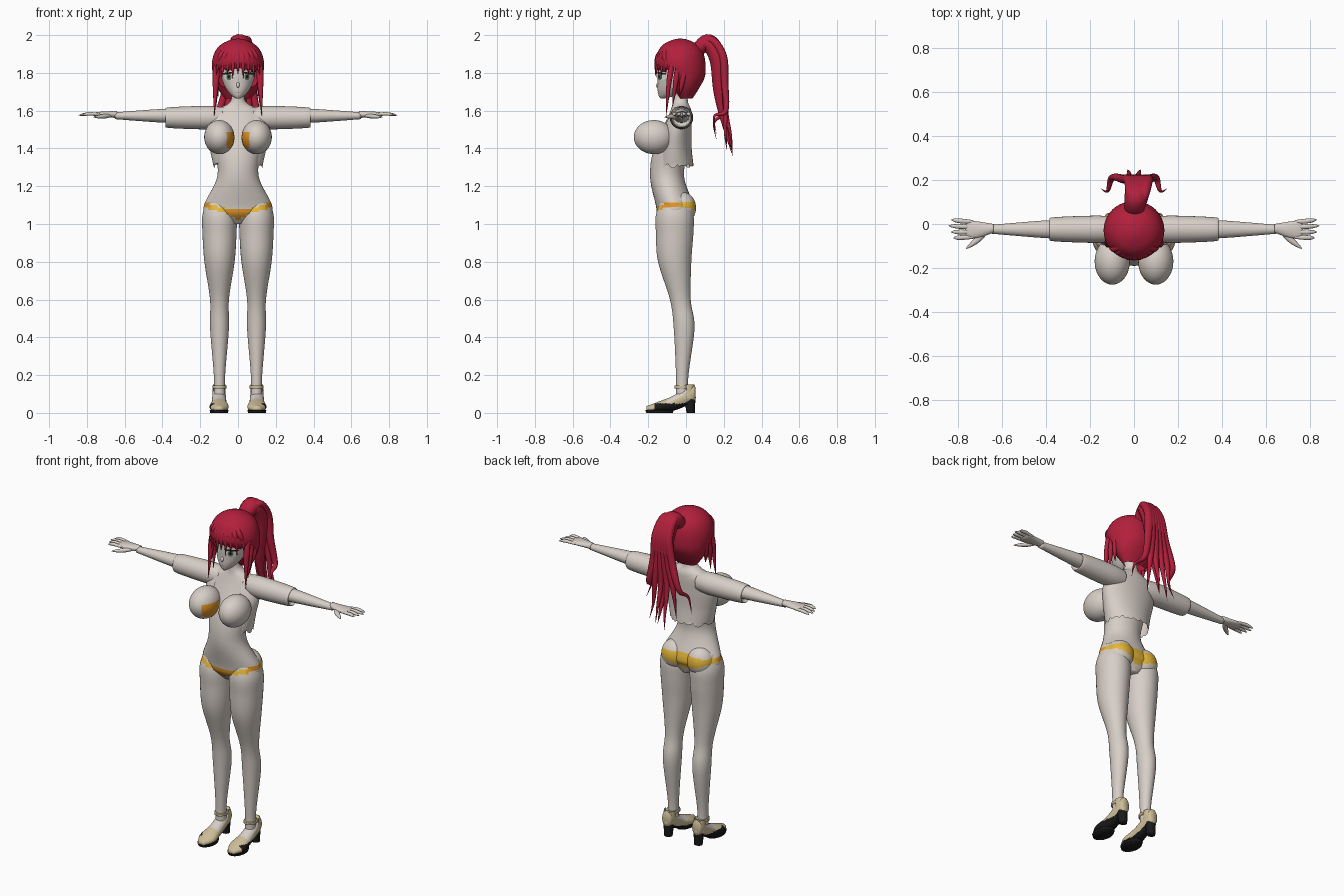
import bpy, bmesh, math, random
from mathutils import Vector

random.seed(4)
default_cube = bpy.data.objects.get("Cube")
if default_cube:
    bpy.data.objects.remove(default_cube, do_unlink=True)


def material(name, red, green, blue):
    mat = bpy.data.materials.new(name)
    mat.use_nodes = True
    mat.diffuse_color = (red, green, blue, 1)
    shader = next(node for node in mat.node_tree.nodes if node.type == 'BSDF_PRINCIPLED')
    shader.inputs["Base Color"].default_value = mat.diffuse_color
    return mat


skin = material("warm grey", .68, .62, .57)
hair = material("crimson", .45, .014, .045)
yellow = material("yellow", .78, .47, .04)
orange = material("orange", .75, .3, .02)
tan = material("tan", .62, .52, .32)
black = material("black", .01, .01, .01)
white = material("eye white", .8, .8, .76)
iris = material("grey green", .14, .17, .1)
lip = material("dull rose", .4, .22, .2)
swimwear = [skin, yellow, orange]
sides = (("left", 1), ("right", -1))


def finish(name, bm, mats, rule=None):
    """Make a smooth object, colouring its faces by a rule."""
    bm.normal_update()
    for face in bm.faces:
        face.smooth = True
        if rule:
            face.material_index = rule(face.calc_center_median(), face.normal)
    mesh = bpy.data.meshes.new(name)
    bm.to_mesh(mesh)
    bm.free()
    for mat in mats:
        mesh.materials.append(mat)
    obj = bpy.data.objects.new(name, mesh)
    bpy.context.scene.collection.objects.link(obj)
    return obj


def spline(points, steps):
    """Smooth interpolation through any list of tuples."""
    result = []
    last = len(points) - 1
    for i in range(last):
        near = points[max(i - 1, 0)], points[i], points[i + 1], points[min(i + 2, last)]
        for step in range(steps):
            t = step / steps
            result.append([b + t / 2 * (c - a + t * (2*a - 5*b + 4*c - d + t * (3*(b - c) + d - a)))
                           for a, b, c, d in zip(*near)])
    return result + [list(points[last])]


def skin_rings(name, rings, mats, rule=None, drop=None):
    """Bridge rings of points into a closed tube; drop opens it again."""
    bm = bmesh.new()
    loops = [[bm.verts.new(point) for point in ring] for ring in rings]
    for low, high in zip(loops, loops[1:]):
        for k in range(len(low)):
            bm.faces.new((low[k], low[k - 1], high[k - 1], high[k]))
    bm.faces.new(loops[0])
    bm.faces.new(loops[-1])
    bmesh.ops.recalc_face_normals(bm, faces=bm.faces)
    if drop:
        opened = [face for face in bm.faces if len(face.verts) > 4 or drop(face.calc_center_median())]
        bmesh.ops.delete(bm, geom=opened, context='FACES')
    return finish(name, bm, mats, rule)


def loft(name, axis, base, rows, mats, rule=None, drop=None, ragged=0):
    """Rows are (distance along the axis, centre offset, two radii)."""
    rings = []
    for along, offset, width, depth in spline(rows, 8):
        ring = []
        for k in range(48):
            angle = math.tau * k / 48
            u = math.cos(angle) * max(width, .001)
            v = math.sin(angle) * max(depth, .001)
            fray = random.uniform(-ragged, ragged) if not rings else 0
            ring.append({'x': (along, offset + u, base + v),
                         'y': (base + u, along, offset + v),
                         'z': (base + u, offset + v, along + fray)}[axis])
        rings.append(ring)
    return skin_rings(name, rings, mats, rule, drop)


def strand(name, points, width, mat, tip=2):
    """Tapered strand along a path; a higher tip value is blunter."""
    path = [Vector(point) for point in spline(points, 8)]
    span = path[-1] - path[0]
    reference = Vector((0, 1, 0)) if abs(span.x) > abs(span.z) else Vector((1, 0, 0))
    last = len(path) - 1
    rings = []
    for i, point in enumerate(path):
        tangent = (path[min(i + 1, last)] - path[max(i - 1, 0)]).normalized()
        u = (reference - tangent * tangent.dot(reference)).normalized()
        v = tangent.cross(u)
        t = i / last
        radius = max(width * (1 - t ** tip) * (.7 + .4 * math.sin(math.pi * t)), .001)
        angles = [math.tau * k / 14 for k in range(14)]
        rings.append([point + (u * math.cos(a) + v * math.sin(a) * .85) * radius for a in angles])
    return skin_rings(name, rings, [mat])


def ball(name, centre, radii, mats, rule):
    bm = bmesh.new()
    bmesh.ops.create_uvsphere(bm, u_segments=48, v_segments=32, radius=1)
    for vert in bm.verts:
        vert.co = [c + r * p for c, r, p in zip(centre, radii, vert.co)]
    return finish(name, bm, mats, rule)


# Colour rules
def brief_rule(centre, normal):
    out = min(abs(centre.x) / .17, 1)
    front = centre.y < -.04
    if front:
        middle, half = 1.05 + .05 * out, max(.032 - .05 * out, .014)
    else:
        middle, half = 1.08 + .025 * out, .045 - .03 * out
    if abs(centre.z - middle) > half:
        return 0
    return 2 if front and not .35 < out < .85 else 1


def bust_rule(centre, normal):
    return int(abs(centre.x) < .06 and centre.y < -.15 and abs(centre.z - 1.445) < .04)


def shoe_rule(centre, normal):
    if -.1 < centre.y < .01 and normal.z > .35:
        return 2
    outer_patch = abs(centre.x) > .11 and -.17 < centre.y < -.02 and centre.z < .05
    return 1 if normal.z < -.5 or outer_patch else 0


# Torso and neck
loft("torso", 'z', 0, [(1, -.05, .05, .06), (1.05, -.06, .16, .09), (1.1, -.06, .18, .1),
                       (1.25, -.1, .11, .09), (1.4, -.08, .12, .09), (1.58, -.03, .13, .06),
                       (1.65, -.03, .04, .04), (1.75, -.03, .04, .04)], swimwear, brief_rule)

# Ragged open jacket
loft("jacket", 'z', 0, [(1.31, -.06, .13, .1), (1.4, -.06, .15, .09), (1.5, -.05, .17, .08),
                        (1.58, -.03, .16, .06), (1.62, -.03, .09, .05)], [skin], ragged=.014,
     drop=lambda centre: centre.y < -.06 and abs(centre.x) < .085)

# Legs as (height, depth offset, radius)
leg = [(1.14, -.06, .06), (1.05, -.06, .09), (.95, -.06, .09), (.8, -.06, .08),
       (.6, -.03, .05), (.45, -.01, .05), (.2, -.02, .03), (.07, -.02, .03)]
# Arms as (reach, thickness); the hand is flatter than the arm
sleeve = [(.08, .055), (.17, .062), (.37, .054), (.371, .04)]
arm = [(.2, .045), (.36, .042), (.46, .036), (.65, .02)]

for side, s in sides:
    loft(side + "_leg", 'z', s * .098, [(z, y, r, r * 1.1) for z, y, r in leg], swimwear, brief_rule)
    ball(side + "_seat", (s * .083, -.02, 1.085), (.08, .073, .085), swimwear, brief_rule)
    ball(side + "_bust", (s * .099, -.17, 1.46), (.08, .106, .09), [skin, orange], bust_rule)
    loft(side + "_sleeve", 'x', 1.563, [(s * x, -.024, r, r) for x, r in sleeve], [skin])
    loft(side + "_arm", 'x', 1.573, [(s * x, -.024, r, r * .9) for x, r in arm], [skin])
    loft(side + "_palm", 'x', 1.58, [(s * .64, -.02, .02, .018), (s * .7, -.025, .035, .016),
                                     (s * .75, -.025, .04, .012), (s * .77, -.025, .02, .005)], [skin])
    # Fingers fan out from the palm
    for i in range(4):
        spread = (i - 1.5) * .023
        reach = .845 - .012 * abs(i - 2)
        strand(f"{side}_finger_{i}", [(s * .73, spread - .025, 1.58), (s * .79, spread * 1.1 - .024, 1.583),
                                      (s * reach, spread * 1.2 - .022, 1.575)], .01, skin, 6)
    strand(side + "_thumb", [(s * .67, -.03, 1.575), (s * .71, -.07, 1.57), (s * .765, -.113, 1.566)],
           .013, skin, 5)
    # Shoe, heel, sole and strap
    loft(side + "_shoe", 'y', s * .1, [(.05, .1, .02, .035), (.03, .1, .033, .05), (-.07, .05, .04, .04),
                                       (-.15, .03, .05, .028), (-.21, .02, .02, .015)],
         [tan, black, skin], shoe_rule)
    loft(side + "_heel", 'z', s * .1, [(0, .025, .024, .022), (.08, .02, .03, .03)], [black])
    loft(side + "_sole", 'z', s * .1, [(0, -.14, .047, .07), (.014, -.14, .05, .075)], [black])
    loft(side + "_heel_cup", 'z', s * .1, [(.08, .012, .035, .04), (.15, .01, .033, .034)], [tan],
         drop=lambda centre: centre.y < 0)
    loft(side + "_strap", 'z', s * .098, [(.13, -.02, .036, .041), (.144, -.02, .036, .041)], [tan])

# Head with chin and nose
head = loft("head", 'z', 0, [(1.664, -.125, .01, .01), (1.68, -.1, .035, .045), (1.71, -.08, .06, .07),
                             (1.75, -.06, .08, .09), (1.8, -.05, .09, .1), (1.9, -.04, .09, .1),
                             (1.96, -.04, .02, .02)], [skin])
strand("nose", [(0, -.14, 1.755), (0, -.152, 1.732), (0, -.146, 1.722)], .008, skin, 4)


# Painted face details laid onto the head
def plate(name, x, z, width, height, mat, lift, slope=0):
    bm = bmesh.new()
    rings = []
    for scale in (.25, .5, .75, 1):
        ring = []
        for i in range(24):
            angle = math.tau * i / 24
            across = math.cos(angle) * width * scale
            ring.append(bm.verts.new((x + across, -.3, z + math.sin(angle) * height * scale + across * slope)))
        rings.append(ring)
    bm.faces.new(rings[0])
    for inner, outer in zip(rings, rings[1:]):
        for i in range(24):
            bm.faces.new((inner[i - 1], outer[i - 1], outer[i], inner[i]))
    wrap = finish(name, bm, [mat]).modifiers.new("wrap", 'SHRINKWRAP')
    wrap.target = head
    wrap.wrap_method = 'PROJECT'
    wrap.use_project_y = True
    wrap.wrap_mode = 'ABOVE_SURFACE'
    wrap.offset = lift


for side, s in sides:
    plate(side + "_eye_white", s * .047, 1.778, .026, .02, white, .002)
    plate(side + "_iris", s * .045, 1.779, .013, .018, iris, .004)
    plate(side + "_pupil", s * .045, 1.78, .006, .009, black, .006)
    plate(side + "_lash", s * .049, 1.798, .029, .005, black, .006, -s * .1)
    plate(side + "_brow", s * .047, 1.823, .026, .003, hair, .004, -s * .1)
plate("mouth", 0, 1.698, .014, .002, lip, .002)


# Hair cap with a zigzag window for the face
def face_window(centre):
    zigzag = .02 * abs((centre.x + .2) * 18 % 2 - 1)
    return centre.y < -.055 and centre.z < 1.805 + zigzag


loft("hair_cap", 'z', 0, [(1.665, 0, .07, .035), (1.72, 0, .11, .07), (1.78, -.01, .13, .11),
                          (1.85, -.03, .138, .133), (1.91, -.03, .123, .12), (1.95, -.03, .09, .09),
                          (1.975, -.03, .04, .04), (1.982, -.03, 0, 0)], [hair], drop=face_window)

# Fringe falls forward from the crown
for i in range(9):
    x = (i - 4) * .026
    curve = 5 * x * x
    strand(f"fringe_{i}", [(x * .3, -.085, 1.95), (x * .8, -.14 + curve / 2, 1.9), (x, -.158 + curve, 1.85),
                           (x * 1.1, -.162 + curve, 1.79 - .02 * (i % 2))], .019, hair)

# Side locks framing the face
for side, s in sides:
    for i in range(3):
        y = -.09 + i * .035
        strand(f"{side}_lock_{i}", [(s * .112, y + .02, 1.86), (s * .118, y, 1.75),
                                    (s * (.125 - i * .01), y - .015, 1.575 + i * .05)], .02, hair)

# Ponytail: an arched core that splits into curling strands
strand("ponytail_core", [(0, .06, 1.92), (.01, .12, 1.96), (.02, .17, 1.87), (.01, .18, 1.7),
                         (.01, .2, 1.55), (.02, .24, 1.38)], .06, hair)
for i in range(6):
    fan = (i - 2.5) / 2.5
    tip_y = .25 - .09 * fan * fan
    tip_z = 1.35 + .1 * fan * fan + .03 * (i % 2)
    strand(f"ponytail_strand_{i}", [(fan * .02, .075, 1.94), (fan * .03 + .015, .135, 1.975),
                                    (fan * .04 + .02, .195, 1.89), (fan * .06 + .01, .205, 1.75),
                                    (fan * .1, .21, 1.6), (fan * .12, tip_y - .01, tip_z + .09),
                                    (fan * .15, tip_y, tip_z)], .028, hair)
